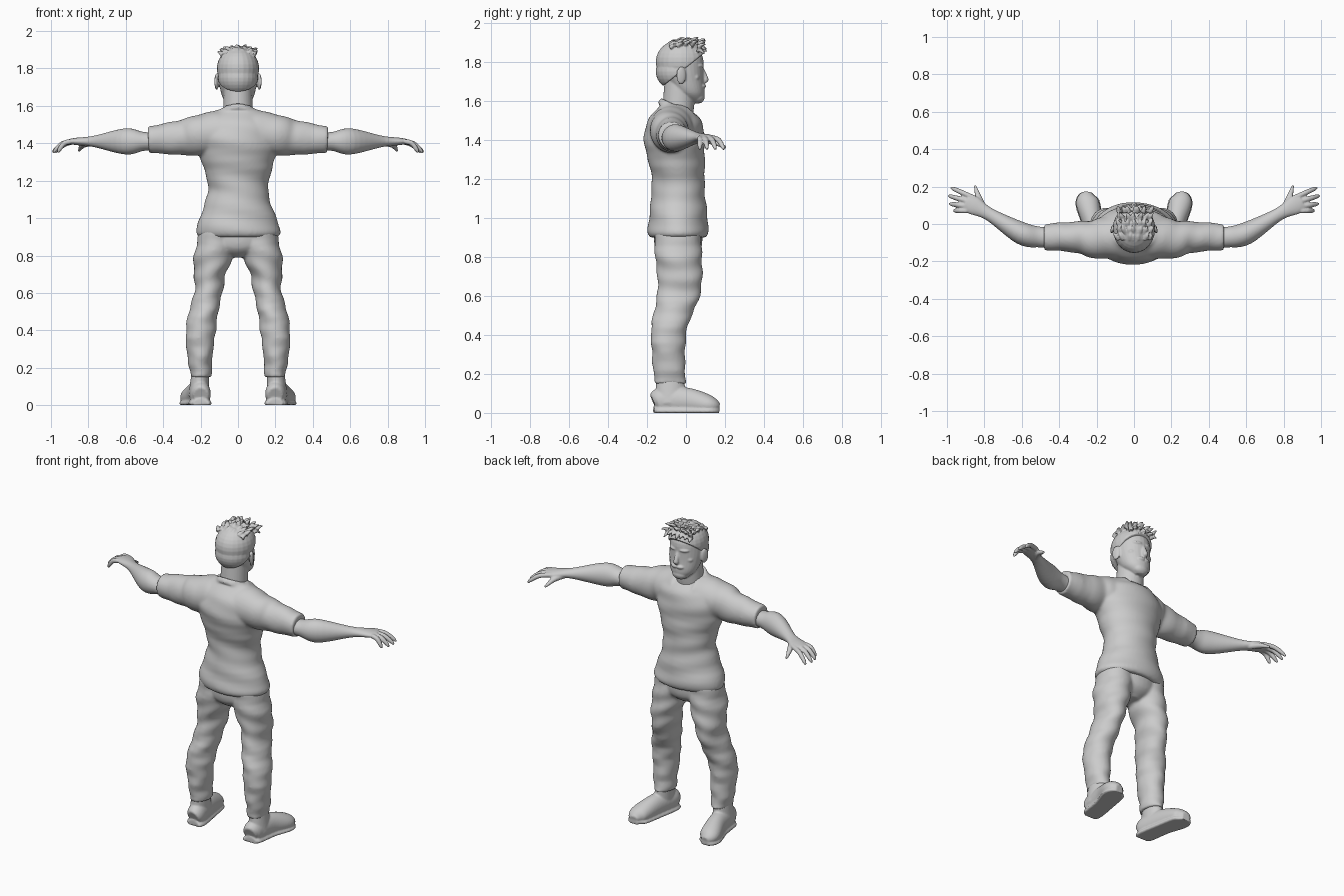
import bpy, bmesh, math, random
from mathutils import Vector, Matrix

random.seed(4)
default_cube = bpy.data.objects.get("Cube")
if default_cube:
    bpy.data.objects.remove(default_cube, do_unlink=True)

# The single flat colour
grey = bpy.data.materials.new("plain grey")
grey.use_nodes = True
colour = (.6, .6, .6, 1)
grey.diffuse_color = colour
shader = next(node for node in grey.node_tree.nodes if node.type == 'BSDF_PRINCIPLED')
shader.inputs["Base Color"].default_value = colour


def resample(rings, steps):
    """Add in-between rings on a smooth curve through the given ones."""
    last = len(rings) - 1
    rows = []
    for i in range(last):
        before, start = rings[max(i - 1, 0)], rings[i]
        end, after = rings[i + 1], rings[min(i + 2, last)]
        for k in range(steps):
            t = k / steps
            row = []
            for a, b, c, d in zip(before, start, end, after):
                leave, arrive = (c - a) / 2, (d - b) / 2
                bend = 3 * (c - b) - 2 * leave - arrive
                row.append(b + t * (leave + t * (bend + t * (c - b - leave - bend))))
            rows.append(row)
    rows.append(rings[last])
    return rows


def loft(bm, rings, upright=True, side=1, fold=0, steps=6, count=32):
    """Closed tube through rings (x, y, z, half width, half depth), kept above the floor."""
    rows = resample(rings, steps)
    loops = []
    for i, (x, y, z, width, depth) in enumerate(rows):
        across, along = Vector((1, 0, 0)), Vector((0, 1, 0))
        if not upright:
            ahead = Vector(rows[min(i + 1, len(rows) - 1)][:3])
            behind = Vector(rows[max(i - 1, 0)][:3])
            tangent = ahead - behind
            across = tangent.cross(Vector((0, 0, 1))).normalized()
            along = across.cross(tangent).normalized()
        travel = 55 * (z if upright else x)
        loop = []
        for k in range(count):
            angle = math.tau * k / count
            crease = fold * (math.sin(travel + 2 * math.cos(angle)) + math.sin(travel / 2 + 3 * angle) / 2)
            point = Vector((x, y, z))
            point += across * (width + crease) * math.cos(angle)
            point += along * (depth + crease) * math.sin(angle)
            loop.append(bm.verts.new((point.x * side, point.y, max(point.z, 0))))
        loops.append(loop)
    for lower, upper in zip(loops, loops[1:]):
        for k in range(count):
            following = (k + 1) % count
            bm.faces.new((lower[k], lower[following], upper[following], upper[k]))
    bm.faces.new(loops[0])
    bm.faces.new(loops[-1])


def blob(bm, centre, size, turn=0):
    """Ellipsoid turned about the vertical."""
    place = Matrix.Translation(centre) @ Matrix.Rotation(turn, 4, 'Z') @ Matrix.Diagonal((*size, 1))
    bmesh.ops.create_uvsphere(bm, u_segments=24, v_segments=16, radius=1, matrix=place)


def finish(bm, name, voxel, softness):
    """Fuse the overlapping forms into one smooth skin."""
    bmesh.ops.recalc_face_normals(bm, faces=bm.faces)
    mesh = bpy.data.meshes.new(name)
    bm.to_mesh(mesh)
    bm.free()
    mesh.materials.append(grey)
    part = bpy.data.objects.new(name, mesh)
    bpy.context.collection.objects.link(part)
    fuse = part.modifiers.new("fuse", 'REMESH')
    fuse.mode = 'VOXEL'
    fuse.voxel_size = voxel
    fuse.use_smooth_shade = True
    soften = part.modifiers.new("soften", 'SMOOTH')
    soften.factor = .5
    soften.iterations = softness


SIDES = {"left": 1, "right": -1}

# Shirt: torso, tilted collar and sleeves
shirt = bmesh.new()
loft(shirt, [(0, -.04, .9, .21, .145), (0, -.04, .94, .225, .155), (0, -.04, 1.1, .17, .14),
             (0, -.04, 1.2, .165, .135), (0, -.06, 1.4, .22, .155), (0, -.06, 1.5, .2, .135),
             (0, -.07, 1.58, .11, .06)], fold=.003, count=64)
collar_place = Matrix.Translation((0, -.05, 1.56)) @ Matrix.Rotation(-.45, 4, 'X')
bmesh.ops.create_cone(shirt, cap_ends=True, segments=48, radius1=.1, radius2=.095, depth=.03, matrix=collar_place)
for side in SIDES.values():
    loft(shirt, [(.05, -.06, 1.46, .13, .125), (.2, -.08, 1.445, .105, .11), (.3, -.07, 1.43, .085, .095),
                 (.48, -.07, 1.42, .07, .07)], upright=False, side=side, fold=.002)
finish(shirt, "shirt", .009, 5)

# Trousers: hips and legs
trousers = bmesh.new()
loft(trousers, [(0, -.04, .79, .05, .06), (0, -.04, .85, .16, .12), (0, -.04, 1, .18, .12)])
for side in SIDES.values():
    loft(trousers, [(.2, -.08, .15, .055, .08), (.2, -.09, .4, .08, .09), (.16, -.04, .6, .075, .11),
                    (.15, -.03, .7, .085, .115), (.13, -.04, .8, .105, .12), (.1, -.04, .96, .1, .12)],
         side=side, fold=.004)
finish(trousers, "trousers", .009, 4)

ARM_HEIGHT = 1.41
for label, side in SIDES.items():
    # Bare forearm running into the palm
    arm = bmesh.new()
    path = [(.4, -.07, .055, .05), (.5, -.07, .055, .05), (.6, -.05, .06, .07), (.77, .05, .035, .03),
            (.86, .1, .05, .02), (.9, .12, .04, .013)]
    loft(arm, [(x, y, ARM_HEIGHT, width, depth) for x, y, width, depth in path], upright=False, side=side)

    # Four drooping fingers fanned from the knuckles
    for finger in range(4):
        heading = .42 - .14 * finger
        length = .14 - .008 * finger ** 2
        base = Vector((.85 + .015 * finger, .137 - .022 * finger, ARM_HEIGHT))
        rings = []
        for reach, droop, thickness in ((0, 0, .014), (.5, .01, .014), (.85, .04, .012), (1, .06, .006)):
            joint = base + reach * length * Vector((math.cos(heading), math.sin(heading), 0))
            rings.append((joint.x, joint.y, joint.z - droop, thickness, thickness))
        loft(arm, rings, upright=False, side=side, count=12)

    # Thumb
    loft(arm, [(.8, .08, 1.4, .018, .018), (.83, .14, 1.39, .017, .016), (.85, .205, 1.36, .007, .007)],
         upright=False, side=side, count=12)
    finish(arm, label + "_arm", .005, 3)

    # Shoe: upper, wider flat sole and ankle cuff
    shoe = bmesh.new()
    upper = [(.2, -.165, .05, .04, .04), (.2, -.13, .06, .055, .07), (.22, 0, .06, .055, .07),
             (.25, .12, .04, .06, .05), (.25, .17, .03, .025, .02)]
    sole = [(x, y, .01, width * 1.08, .025) for x, y, z, width, depth in upper]
    cuff = [(.21, -.08, .05, .055, .08), (.2, -.08, .2, .045, .07)]
    loft(shoe, upper, upright=False, side=side)
    loft(shoe, sole, upright=False, side=side)
    loft(shoe, cuff, side=side)
    finish(shoe, label + "_shoe", .006, 2)

# Head: neck, jaw and cranium
head = bmesh.new()
loft(head, [(0, -.05, 1.45, .085, .07), (0, -.04, 1.56, .08, .08), (0, -.03, 1.7, .075, .08)])
loft(head, [(0, .05, 1.59, .03, .03), (0, .02, 1.64, .08, .075), (0, -.01, 1.72, .1, .1),
            (0, -.03, 1.8, .105, .12)])
blob(head, (0, -.03, 1.8), (.105, .12, .1))

# Nose, lower lip and beard
loft(head, [(0, .08, 1.77, .009, .01), (0, .1, 1.71, .016, .016), (0, .09, 1.69, .012, .01)], count=16)
blob(head, (0, .08, 1.655), (.026, .016, .007))
blob(head, (0, .06, 1.62), (.05, .036, .034))

# Brows, eyes, cheeks, moustache and ears
for side in SIDES.values():
    blob(head, (.036 * side, .07, 1.78), (.033, .02, .011), -.35 * side)
    blob(head, (.036 * side, .066, 1.75), (.017, .014, .011))
    blob(head, (.055 * side, .05, 1.72), (.027, .02, .018))
    blob(head, (.02 * side, .088, 1.675), (.024, .014, .011), -.3 * side)
    blob(head, (.114 * side, -.025, 1.73), (.01, .026, .045), .3 * side)
finish(head, "head", .005, 2)

# Hair: rounded cap cut along a sloping hairline
hair = bmesh.new()
blob(hair, (0, -.025, 1.8), (.113, .13, .115))
blob(hair, (0, -.04, 1.75), (.108, .115, .1))
cut = bmesh.ops.bisect_plane(hair, geom=hair.verts[:] + hair.edges[:] + hair.faces[:],
                             plane_co=(0, 0, 1.77), plane_no=(0, -.8, 1), clear_inner=True)
rim = [item for item in cut["geom_cut"] if isinstance(item, bmesh.types.BMEdge)]
bmesh.ops.holes_fill(hair, edges=rim)


def tuft(root, lean, width):
    """Pointed lock of hair growing from the cap."""
    middle = root + lean / 2 + Vector((0, 0, .006))
    tip = root + lean
    loft(hair, [(*root, width, width), (*middle, width * .8, width * .6), (*tip, .003, .003)],
         upright=False, count=10)


# Swept crown locks, then a fringe over the brow
for row in range(5):
    for column in range(-3, 4):
        x = column * .026 + random.uniform(-.007, .007)
        y = row * .036 - .08
        height = 1.905 - 3 * x * x - 2 * y * y
        sway = random.uniform(-.012, .012)
        tuft(Vector((x, y, height)), Vector((x / 4 + sway, .035, random.uniform(.01, .025))), .014)
for column in range(-3, 4):
    x = column * .025
    drop = random.uniform(.01, .04)
    tuft(Vector((x, .07 - 2 * x * x, 1.88 - 3 * x * x)), Vector((x / 5, .037, -drop)), .015)
finish(hair, "hair", .0045, 1)
